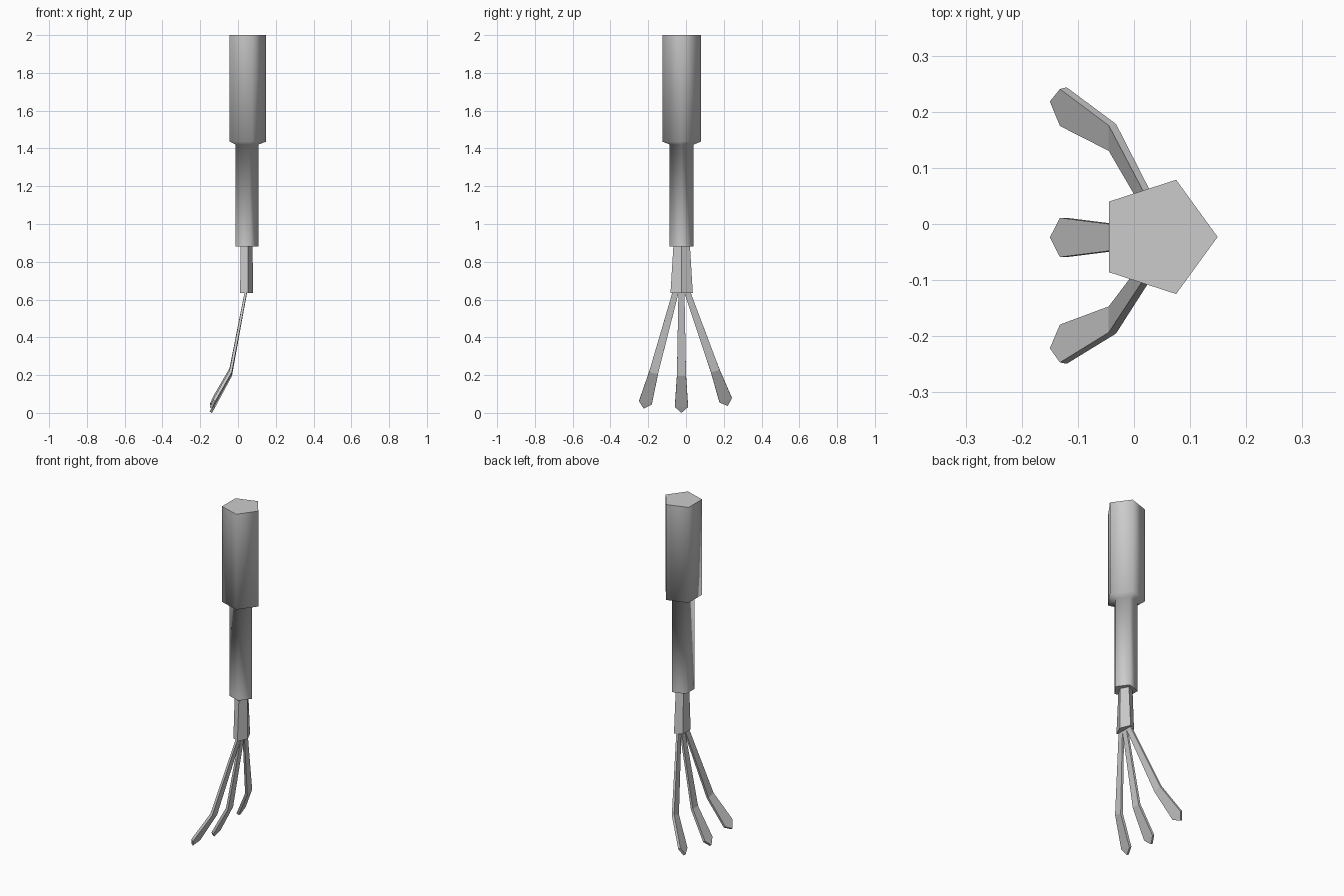
import bpy
import math
import bmesh
from mathutils import Matrix, Vector

if "Cube" in bpy.data.objects:
    bpy.data.objects.remove(bpy.data.objects["Cube"])

CX, CY = 0.042, -0.023


def make_object(name, bm, smooth_angle=None):
    bmesh.ops.recalc_face_normals(bm, faces=bm.faces)
    mesh = bpy.data.meshes.new(name)
    bm.to_mesh(mesh)
    bm.free()
    ob = bpy.data.objects.new(name, mesh)
    bpy.context.collection.objects.link(ob)
    if smooth_angle:
        bpy.ops.object.select_all(action='DESELECT')
        ob.select_set(True)
        bpy.context.view_layer.objects.active = ob
        bpy.ops.object.shade_smooth_by_angle(angle=math.radians(smooth_angle))
    return ob


def pentagon_loft(name, rings, smooth_angle=None):
    """Stack of five-sided rings, each (z, radius x, radius y), capped at both ends."""
    bm = bmesh.new()
    loops = []
    for z, rx, ry in rings:
        loops.append([bm.verts.new((CX + rx * math.cos(math.tau * i / 5),
                                    CY + ry * math.sin(math.tau * i / 5), z))
                      for i in range(5)])
    for a, b in zip(loops, loops[1:]):
        for i in range(5):
            j = (i + 1) % 5
            bm.faces.new((a[i], a[j], b[j], b[i]))
    bm.faces.new(loops[0])
    bm.faces.new(loops[-1])
    return make_object(name, bm, smooth_angle)


# Handle: thick grip stepping down to a thinner shaft
pentagon_loft("handle", [(2.0, 0.107, 0.107), (1.436, 0.107, 0.107),
                         (1.421, 0.067, 0.067), (0.88, 0.067, 0.067)], 85)

# Flared metal neck
pentagon_loft("neck", [(0.885, 0.035, 0.046), (0.635, 0.038, 0.062)])


def tine(name, y, angle):
    """Flat bent prong with a pointed tip, swung sideways about its root."""
    # stations: half width, upper face (x, z), lower face (x, z)
    stations = [(0.016, (0.036, 0.640), (0.048, 0.640)),
                (0.024, (-0.045, 0.203), (-0.032, 0.195)),
                (0.035, (-0.132, 0.040), (-0.120, 0.031)),
                (0.0, (-0.150, 0.008), (-0.138, 0.0))]
    bm = bmesh.new()
    rows = []
    for w, up, lo in stations:
        sides = (-w, w) if w else (0,)
        rows.append([[bm.verts.new((x, s, z)) for s in sides] for x, z in (up, lo)])
    for a, b in zip(rows, rows[1:]):
        for k in (0, 1):
            bm.faces.new(a[k] + b[k][::-1])
        for s in (0, -1):
            bm.faces.new((a[0][s], b[0][s], b[1][s], a[1][s]))
    bm.faces.new(rows[0][0] + rows[0][1][::-1])
    root = Vector((0, 0, 0.635))
    turn = (Matrix.Translation(root + Vector((0, y, 0)))
            @ Matrix.Rotation(math.radians(angle), 4, 'X')
            @ Matrix.Translation(-root))
    bmesh.ops.transform(bm, matrix=turn, verts=bm.verts)
    return make_object(name, bm)


# Three spread tines
tine("tine_left", -0.056, -15.3)
tine("tine_middle", -0.024, 0)
tine("tine_right", 0.008, 19.6)
